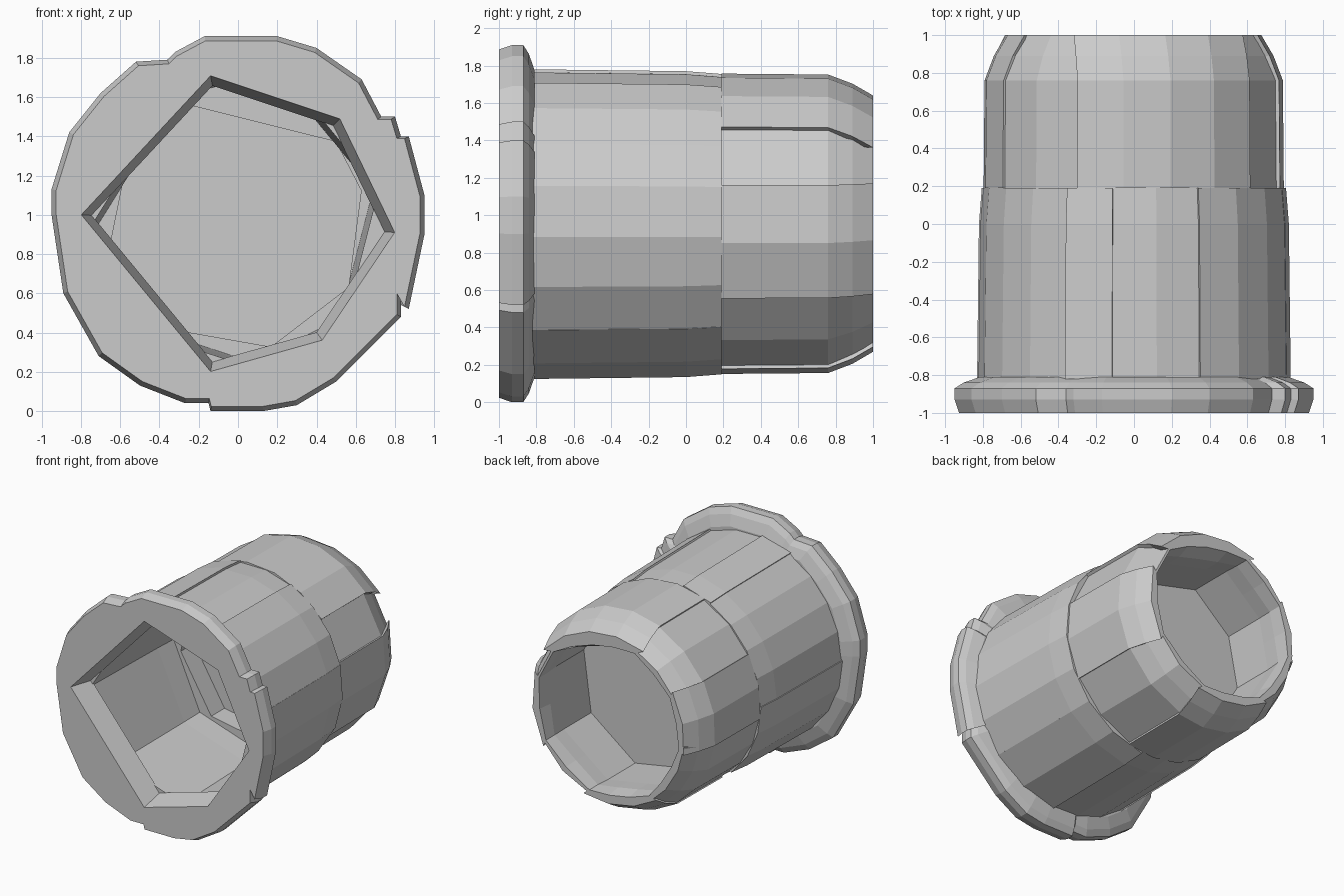
import bpy, bmesh
from math import sin, cos, radians

CZ = 0.955  # height of the tube axis

cube = bpy.data.objects.get("Cube")
if cube:
    bpy.data.objects.remove(cube, do_unlink=True)

grey = bpy.data.materials.new("plain grey")
grey.use_nodes = True
grey.diffuse_color = (0.6, 0.6, 0.6, 1)
bsdf = next(n for n in grey.node_tree.nodes if n.type == 'BSDF_PRINCIPLED')
bsdf.inputs["Base Color"].default_value = grey.diffuse_color


def loft(name, rings):
    """Closed solid through rings that hold equal numbers of points."""
    bm = bmesh.new()
    loops = [[bm.verts.new(p) for p in ring] for ring in rings]
    for a, b in zip(loops, loops[1:]):
        for i in range(len(a)):
            j = (i + 1) % len(a)
            bm.faces.new((a[i], a[j], b[j], b[i]))
    bm.faces.new(loops[0])
    bm.faces.new(loops[-1])
    bmesh.ops.recalc_face_normals(bm, faces=bm.faces)
    mesh = bpy.data.meshes.new(name)
    bm.to_mesh(mesh)
    bm.free()
    mesh.materials.append(grey)
    ob = bpy.data.objects.new(name, mesh)
    bpy.context.collection.objects.link(ob)
    return ob


def arc(r, y, a0, a1, n, flat=0.0, push=0.0):
    """Arc about the axis; flat blends it to its chord, push moves it inward."""
    angles = [radians(a0 + (a1 - a0) * i / n) for i in range(n + 1)]
    pts = [(r * cos(a), r * sin(a)) for a in angles]
    (x0, z0), (x1, z1) = pts[0], pts[-1]
    mid = radians((a0 + a1) / 2)
    out = []
    for i, (x, z) in enumerate(pts):
        t = i / n
        x += flat * (x0 + (x1 - x0) * t - x) - push * cos(mid)
        z += flat * (z0 + (z1 - z0) * t - z) - push * sin(mid)
        out.append((x, y, CZ + z))
    return out


def shell(name, cuts, lifts, stations):
    """Ring of wall panels, round outside and flat inside."""
    for k, (a0, a1, lift) in enumerate(zip(cuts, cuts[1:], lifts)):
        n = max(1, round((a1 - a0) / 18))
        loft(f"{name}_{k + 1}",
             [arc(ro + lift, y, a0, a1, n, 0, push) + arc(ri, y, a0, a1, n, flat)[::-1]
              for y, ro, push, ri, flat in stations])


def scaled(outline, y, s):
    return [(x * s, y, CZ + (z - CZ) * s) for x, z in outline]


# Front shell; stations hold y, outer radius, inward push, inner radius, flatness
shell("front_wall", [-43, 14, 65, 98, 116, 180, 228, 276, 317],
      [0.008, 0.006, -0.008, 0.008, -0.002, 0.006, -0.004, 0.01],
      [(-0.82, 0.825, 0, 0.74, 1), (0, 0.815, 0, 0.72, 1), (0.19, 0.8, 0, 0.71, 1)])

# Back shell: separate blocks that lean in around the rear opening
shell("back_wall", [-30, 15, 40, 112, 150, 187, 235, 285, 330],
      [0, -0.02, 0.004, -0.01, 0.002, -0.006, 0.004, -0.015],
      [(0.19, 0.80, 0, 0.65, 1), (0.76, 0.795, 0, 0.65, 1),
       (0.89, 0.79, 0.045, 0.64, 0.9), (1.0, 0.78, 0.1, 0.64, 0.5)])

# Partition across the tube
loft("partition", [arc(0.68, y, 0, 345, 23) for y in (0.36, 0.41)])

# Flange with an uneven, notched rim
rim = [(-0.95, 1.0), (-0.95, 1.13), (-0.86, 1.42), (-0.7, 1.62), (-0.52, 1.78),
       (-0.36, 1.79), (-0.32, 1.83), (-0.17, 1.91), (0.2, 1.91), (0.4, 1.85),
       (0.63, 1.69), (0.73, 1.5), (0.8, 1.5), (0.83, 1.4), (0.87, 1.4),
       (0.95, 1.1), (0.95, 0.9), (0.87, 0.52), (0.83, 0.59), (0.83, 0.48),
       (0.7, 0.35), (0.5, 0.15), (0.3, 0.03), (0.13, 0.0), (-0.14, 0.0),
       (-0.15, 0.04), (-0.27, 0.04), (-0.5, 0.13), (-0.71, 0.28), (-0.89, 0.6)]
flange = loft("flange", [scaled(rim, y, s) for y, s in
                         [(-1, 0.975), (-0.93, 1), (-0.87, 1), (-0.84, 0.95), (-0.81, 0.86)]])

# Six-sided mouth cut through the flange
mouth = [(-0.14, 1.71), (0.52, 1.49), (0.8, 0.91), (0.43, 0.36), (-0.14, 0.2), (-0.8, 1.0)]
cutter = loft("mouth_cutter", [scaled(mouth, y, s) for y, s in [(-1.02, 1.005), (-0.78, 0.92)]])
cutter.hide_render = True
mod = flange.modifiers.new("mouth", 'BOOLEAN')
mod.operation = 'DIFFERENCE'
mod.solver = 'EXACT'
mod.object = cutter
bpy.context.view_layer.objects.active = flange
bpy.ops.object.modifier_apply(modifier=mod.name)
bpy.data.objects.remove(cutter, do_unlink=True)
